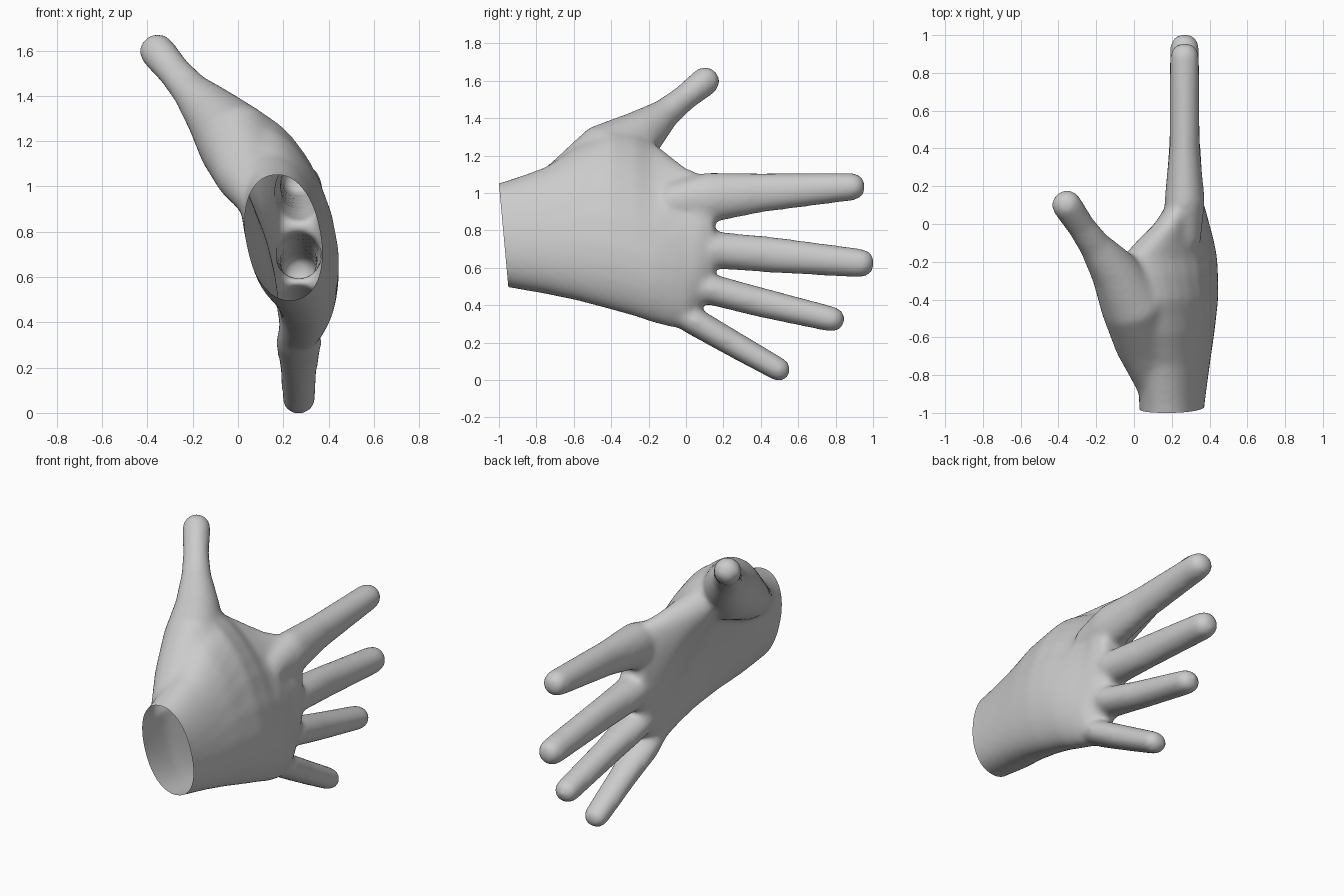
import bpy, bmesh, math
from mathutils import Vector

cube = bpy.data.objects.get("Cube")
if cube:
    bpy.data.objects.remove(cube, do_unlink=True)

SIDES = 32
GROW = 0.005
bm = bmesh.new()


def loft(rings):
    """Skin a list of closed point rings and cap both ends."""
    loops = [[bm.verts.new(p) for p in ring] for ring in rings]
    for a, b in zip(loops, loops[1:]):
        for i in range(SIDES):
            j = (i + 1) % SIDES
            bm.faces.new((a[i], a[j], b[j], b[i]))
    bm.faces.new(loops[0][::-1])
    bm.faces.new(loops[-1])


def bend(c, s, power):
    """Superellipse point on the unit circle."""
    return (math.copysign(abs(c) ** power, c), math.copysign(abs(s) ** power, s))


def circle(power=1.0):
    turns = [2 * math.pi * i / SIDES for i in range(SIDES)]
    return [bend(math.cos(t), math.sin(t), power) for t in turns]


def digit(stations):
    """Tapered tube through (x, y, z, side radius, height radius) with a round tip."""
    pts = [Vector(s[:3]) for s in stations]
    rad = [(s[3] + GROW, s[4] + GROW) for s in stations]
    end = (pts[-1] - pts[-2]).normalized()
    tangents = [(pts[min(i + 1, len(pts) - 1)] - pts[max(i - 1, 0)]).normalized()
                for i in range(len(pts))]
    # rounded tip, slightly blunt
    tip, (ra, rb) = pts[-1], rad[-1]
    for k in range(1, 6):
        a = k * math.pi / 11
        blunt = math.cos(a) ** 0.85
        pts.append(tip + end * min(ra, rb) * math.sin(a))
        rad.append((ra * blunt, rb * blunt))
        tangents.append(end)
    rings = []
    for p, (ra, rb), t in zip(pts, rad, tangents):
        u = (Vector((1, 0, 0)) - t * t.x).normalized()
        v = t.cross(u)
        rings.append([p + u * ra * c + v * rb * s for c, s in circle()])
    loft(rings)


def palm_ring(y, top, mid, bottom, thick, power):
    """Cross-section around a curved spine that leans towards the thumb."""
    top, mid, bottom = (Vector((x, y, z)) for x, z in (top, mid, bottom))
    half, curve = (top - bottom) / 2, (top + bottom) / 2 - mid
    ring = []
    for c, s in circle(power):
        along = half + 2 * s * curve
        side = Vector((along.z, 0, -along.x)).normalized()
        ring.append(mid + s * half + s * s * curve + side * thick * c)
    return ring


# Palm and wrist: y, spine top, middle and bottom (x, z), half thickness, roundness
loft([palm_ring(*row) for row in [
    (-1.10, (0.16, 1.03), (0.20, 0.775), (0.25, 0.52), 0.160, 0.95),
    (-0.97, (0.15, 1.06), (0.20, 0.775), (0.25, 0.50), 0.165, 0.92),
    (-0.75, (0.11, 1.13), (0.21, 0.79), (0.255, 0.46), 0.178, 0.86),
    (-0.58, (0.06, 1.23), (0.23, 0.83), (0.265, 0.425), 0.174, 0.80),
    (-0.40, (0.01, 1.31), (0.26, 0.84), (0.27, 0.38), 0.160, 0.75),
    (-0.27, (-0.02, 1.29), (0.268, 0.81), (0.27, 0.345), 0.148, 0.72),
    (-0.18, (-0.04, 1.25), (0.27, 0.77), (0.267, 0.315), 0.140, 0.72),
    (-0.08, (0.06, 1.18), (0.27, 0.73), (0.267, 0.285), 0.132, 0.74),
    (0.00, (0.16, 1.13), (0.268, 0.69), (0.27, 0.28), 0.122, 0.78),
    (0.08, (0.23, 1.10), (0.27, 0.73), (0.27, 0.38), 0.107, 0.85),
    (0.15, (0.26, 1.05), (0.27, 0.77), (0.27, 0.49), 0.080, 0.9),
]])

# Thumb with the muscle at its base
digit([(0.12, -0.90, 0.90, 0.08, 0.08), (0.055, -0.64, 1.05, 0.15, 0.135),
       (-0.005, -0.42, 1.195, 0.17, 0.178), (-0.11, -0.24, 1.315, 0.12, 0.128),
       (-0.21, -0.11, 1.425, 0.08, 0.077), (-0.28, -0.012, 1.505, 0.07, 0.066),
       (-0.355, 0.10, 1.595, 0.076, 0.074)])

# Fingers: x is shared, each row is (y, z, side radius, height radius)
fingers = [
    [(-0.10, 0.95, 0.08, 0.09), (0.12, 0.975, 0.103, 0.13),
     (0.40, 1.00, 0.076, 0.10), (0.885, 1.033, 0.073, 0.07)],
    [(-0.10, 0.71, 0.08, 0.08), (0.15, 0.695, 0.098, 0.094),
     (0.45, 0.67, 0.076, 0.092), (0.93, 0.625, 0.073, 0.073)],
    [(-0.10, 0.53, 0.08, 0.07), (0.13, 0.485, 0.098, 0.078),
     (0.40, 0.415, 0.076, 0.075), (0.78, 0.325, 0.07, 0.064)],
    [(-0.15, 0.42, 0.07, 0.06), (0.05, 0.31, 0.098, 0.07),
     (0.25, 0.195, 0.077, 0.066), (0.495, 0.057, 0.069, 0.059)],
]
for rows in fingers:
    digit([(0.268, *row) for row in rows])

bmesh.ops.recalc_face_normals(bm, faces=bm.faces)
mesh = bpy.data.meshes.new("hand")
bm.to_mesh(mesh)
bm.free()
hand = bpy.data.objects.new("hand", mesh)
bpy.context.collection.objects.link(hand)

# Fuse the parts into one soft skin
fuse = hand.modifiers.new("fuse", "REMESH")
fuse.mode = "VOXEL"
fuse.voxel_size = 0.016
soften = hand.modifiers.new("soften", "SMOOTH")
soften.factor = 0.5
soften.iterations = 18
bpy.context.view_layer.update()
evaluated = hand.evaluated_get(bpy.context.evaluated_depsgraph_get())
bm = bmesh.new()
bm.from_mesh(evaluated.to_mesh())
evaluated.to_mesh_clear()
hand.modifiers.clear()

# Cut the wrist open, leaving a hollow shell
bmesh.ops.bisect_plane(bm, geom=bm.verts[:] + bm.edges[:] + bm.faces[:],
                       plane_co=(0, -1.0, 1.05), plane_no=(0, -0.55, -0.05),
                       clear_outer=True)
bm.to_mesh(mesh)
bm.free()

# Plain grey skin
skin = bpy.data.materials.new("light_grey")
skin.use_nodes = True
grey = (0.6, 0.6, 0.6, 1)
skin.diffuse_color = grey
skin.node_tree.nodes["Principled BSDF"].inputs["Base Color"].default_value = grey
mesh.materials.clear()
mesh.materials.append(skin)
for face in mesh.polygons:
    face.use_smooth = True
    face.material_index = 0
